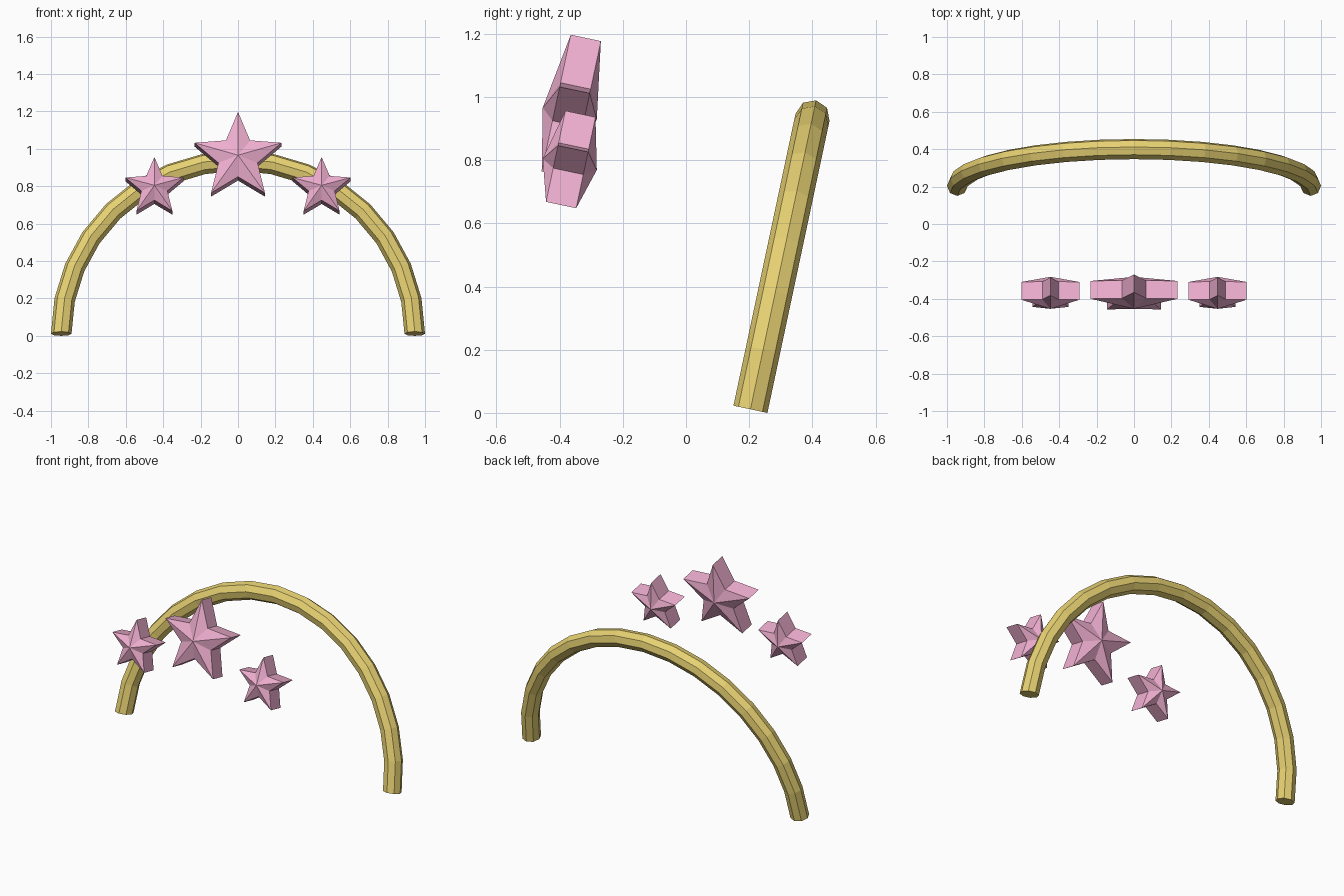
import bpy
from math import sin, cos, pi, radians

if "Cube" in bpy.data.objects:
    bpy.data.objects.remove(bpy.data.objects["Cube"])

TILT = radians(-12)  # everything leans back by the same angle


def material(name, rgb):
    m = bpy.data.materials.new(name)
    m.diffuse_color = (*rgb, 1)
    m.use_nodes = True
    m.node_tree.nodes["Principled BSDF"].inputs["Base Color"].default_value = m.diffuse_color
    return m


def add_part(name, verts, faces, loc, mat):
    me = bpy.data.meshes.new(name)
    me.from_pydata(verts, [], faces)
    me.materials.append(mat)
    ob = bpy.data.objects.new(name, me)
    ob.location = loc
    ob.rotation_euler.x = TILT
    bpy.context.collection.objects.link(ob)
    return ob


def arch(name, major, minor, steps, sides, loc, mat):
    # octagonal tube swept through a half circle, capped at both ends
    verts, faces = [], []
    for i in range(steps + 1):
        a = pi * i / steps
        for k in range(sides):
            b = 2 * pi * k / sides
            r = major + minor * cos(b)
            verts.append((r * cos(a), minor * sin(b), r * sin(a)))
    for i in range(steps):
        for k in range(sides):
            p, q = i * sides + k, i * sides + (k + 1) % sides
            faces.append((p, p + sides, q + sides, q))
    faces.append(tuple(range(sides)))
    faces.append(tuple(reversed(range(steps * sides, (steps + 1) * sides))))
    return add_part(name, verts, faces, loc, mat)


def star(name, radius, loc, mat, half=0.0487, peak=0.0875):
    # five-pointed prism with a raised centre on the front and back
    verts, faces = [], []
    for y in (-half, half):
        for i in range(10):
            r = radius * (0.45 if i % 2 else 1)
            a = pi * i / 5
            verts.append((r * sin(a), y, r * cos(a)))
    verts += [(0, -peak, 0), (0, peak, 0)]
    for i in range(10):
        j = (i + 1) % 10
        faces += [(20, j, i), (21, i + 10, j + 10), (i, j, j + 10, i + 10)]
    return add_part(name, verts, faces, loc, mat)


gold = material("gold", (0.80, 0.64, 0.17))
pink = material("pink", (0.87, 0.43, 0.63))

# headband arch
arch("headband", 0.945, 0.055, 16, 8, (0, 0.204, 0.0114), gold)

# one large star between two small ones
star("large_star", 0.2445, (0, -0.368, 0.948), pink)
for side, x in (("left", -0.447), ("right", 0.447)):
    star(side + "_small_star", 0.163, (x, -0.368, 0.787), pink)

# make all normals point outward
import bmesh
for ob in bpy.context.collection.objects:
    bm = bmesh.new()
    bm.from_mesh(ob.data)
    bmesh.ops.recalc_face_normals(bm, faces=bm.faces)
    bm.to_mesh(ob.data)
    bm.free()
